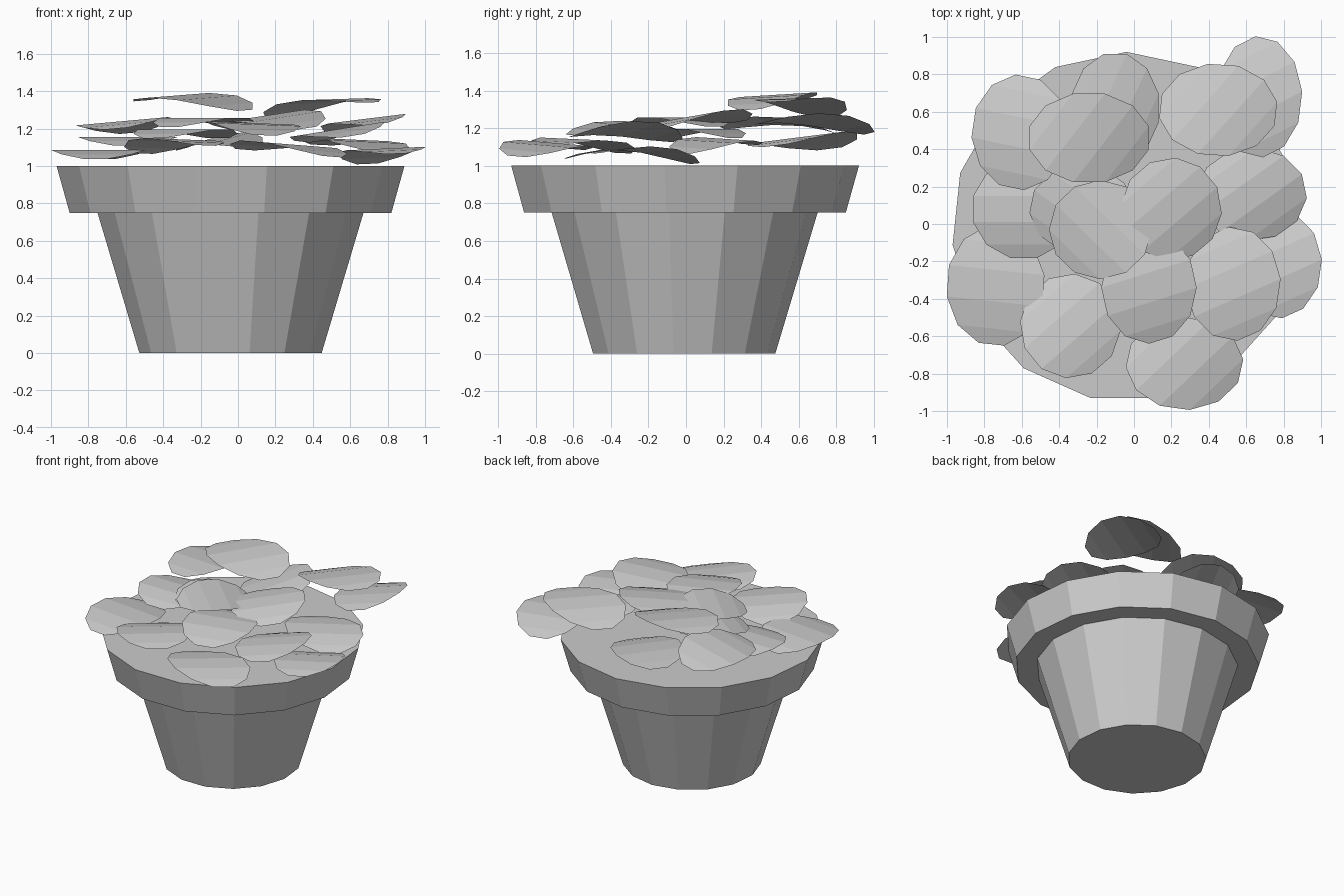
import bpy
import bmesh
from math import sin, cos, radians, pi

cube = bpy.data.objects.get("Cube")
if cube:
    bpy.data.objects.remove(cube, do_unlink=True)

# One plain grey for pot and leaves
grey = bpy.data.materials.new("light_grey")
grey.use_nodes = True
colour = (0.6, 0.6, 0.6, 1)
grey.diffuse_color = colour
grey.node_tree.nodes["Principled BSDF"].inputs["Base Color"].default_value = colour


def add_object(name, bm, location):
    mesh = bpy.data.meshes.new(name)
    bm.to_mesh(mesh)
    bm.free()
    mesh.materials.append(grey)
    obj = bpy.data.objects.new(name, mesh)
    obj.location = location
    bpy.context.collection.objects.link(obj)
    return obj


# Faceted pot: revolve a (radius, height) profile, then cap both ends
def build_pot(profile, sides):
    bm = bmesh.new()
    rings = []
    for radius, height in profile:
        angles = [pi / 2 + 2 * pi * i / sides for i in range(sides)]
        rings.append([bm.verts.new((radius * cos(a), radius * sin(a), height)) for a in angles])
    for low, high in zip(rings, rings[1:]):
        for i in range(sides):
            j = (i + 1) % sides
            bm.faces.new((low[i], low[j], high[j], high[i]))
    bm.faces.new(rings[0][::-1])
    bm.faces.new(rings[-1])
    return add_object("pot_with_soil", bm, (-0.04, -0.015, 0))


# Twelve-sided leaf sheet, tilted and arched across its ridge in flat strips
def build_leaf(name, x, y, z, rx, ry, ridge, slope_x, slope_y, sag=0.055):
    bm = bmesh.new()
    rows = []
    turn = radians(ridge)
    for step in range(6):
        a = radians(-75 + 30 * step)
        row = []
        for angle in (a, pi - a):
            dx, dy = rx * cos(turn + angle), ry * sin(turn + angle)
            height = slope_x * dx + slope_y * dy - sag * sin(a) ** 2
            row.append(bm.verts.new((dx, dy, height)))
        rows.append(row)
    for near, far in zip(rows, rows[1:]):
        bm.faces.new((near[0], far[0], far[1], near[1]))
    return add_object(name, bm, (x, y, z))


build_pot([(0.49, 0), (0.715, 0.75), (0.865, 0.75), (0.935, 1)], 15)

# Leaves: x, y, peak z, half width, half depth, ridge angle, slopes
leaves = {
    "top_left_leaf": (-0.24, 0.46, 1.375, 0.33, 0.245, 60, -0.05, 0.1),
    "top_right_leaf": (0.45, 0.61, 1.35, 0.32, 0.25, 55, 0.12, -0.08),
    "back_right_leaf": (0.67, 0.68, 1.25, 0.23, 0.325, 20, 0.15, -0.05),
    "centre_right_leaf": (0.2, 0.08, 1.27, 0.27, 0.275, 40, 0.05, 0.12),
    "centre_leaf": (-0.18, -0.03, 1.26, 0.275, 0.265, -45, 0, 0),
    "centre_under_leaf": (-0.28, 0.08, 1.2, 0.28, 0.24, -40, 0, 0),
    "back_left_leaf": (-0.61, 0.49, 1.24, 0.26, 0.31, -10, 0.08, -0.05),
    "back_leaf": (-0.1, 0.62, 1.15, 0.24, 0.3, 60, 0.1, 0.08),
    "left_leaf": (-0.59, 0.08, 1.16, 0.28, 0.27, 0, 0, 0),
    "front_left_outer_leaf": (-0.74, -0.33, 1.09, 0.265, 0.325, -5, 0, 0),
    "front_left_leaf": (-0.34, -0.545, 1.14, 0.27, 0.28, 40, 0.03, -0.08),
    "front_centre_leaf": (0.08, -0.34, 1.23, 0.255, 0.3, 15, -0.05, 0.04),
    "front_right_leaf": (0.53, -0.32, 1.2, 0.255, 0.305, 20, 0.16, 0),
    "front_low_leaf": (0.27, -0.745, 1.12, 0.315, 0.25, 50, -0.08, 0),
    "right_outer_leaf": (0.77, -0.215, 1.09, 0.235, 0.29, 20, 0.08, -0.08),
    "right_leaf": (0.63, 0.16, 1.14, 0.295, 0.25, 40, -0.08, 0.05),
}
for name, values in leaves.items():
    build_leaf(name, *values)
